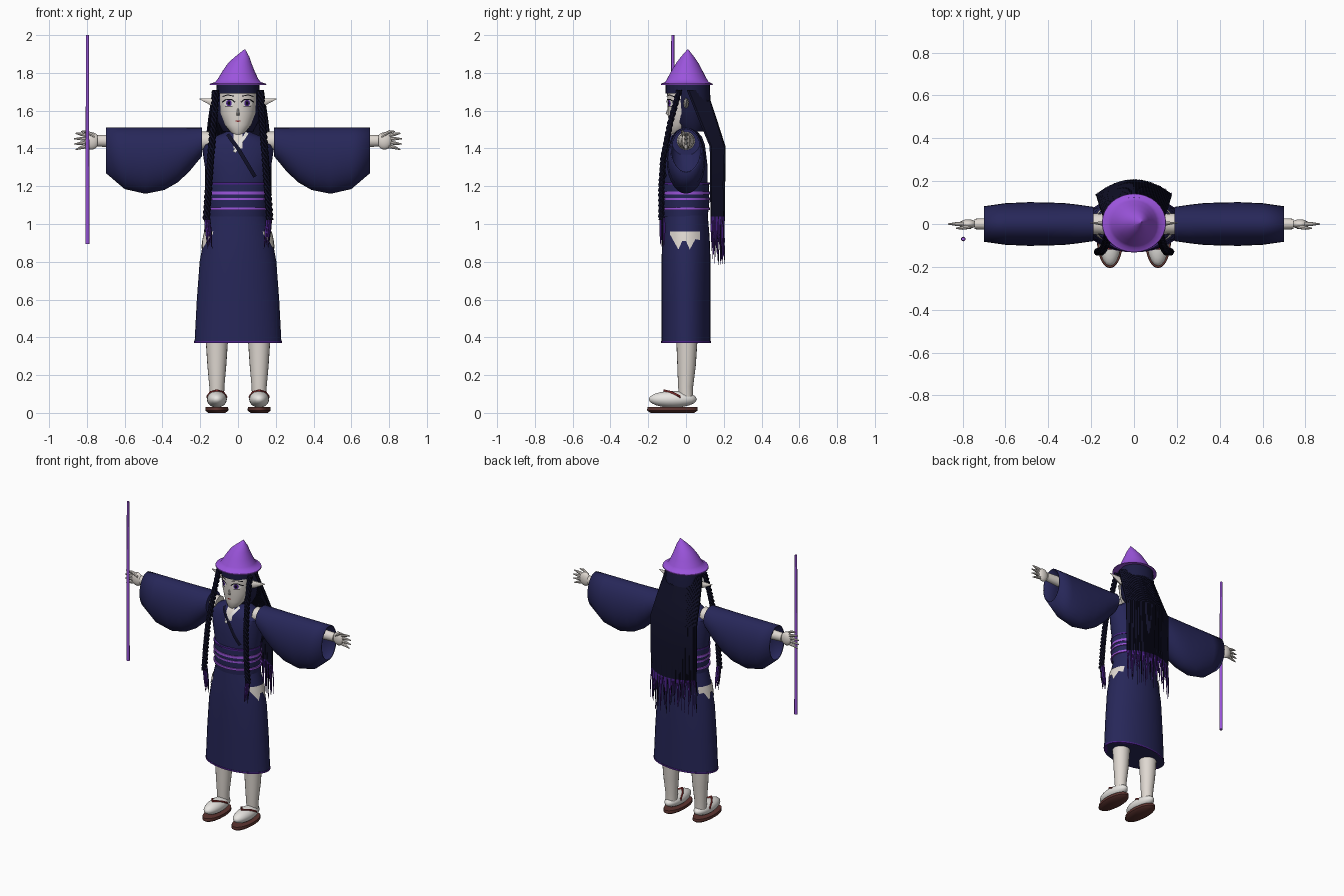
import bpy, bmesh, math, random
from mathutils import Vector

random.seed(4)
if "Cube" in bpy.data.objects:
    bpy.data.objects.remove(bpy.data.objects["Cube"])
parts = []


def material(name, r, g, b):
    m = bpy.data.materials.new(name)
    m.use_nodes = True
    m.diffuse_color = (r, g, b, 1)
    bsdf = m.node_tree.nodes["Principled BSDF"]
    bsdf.inputs["Base Color"].default_value = (r, g, b, 1)
    bsdf.inputs["Roughness"].default_value = 0.8
    return m


navy = material("robe_navy", 0.02, 0.02, 0.1)
ink = material("hair_ink", 0.005, 0.005, 0.02)
cap_navy = material("hair_navy", 0.012, 0.012, 0.055)
purple = material("purple", 0.33, 0.09, 0.72)
violet = material("dark_violet", 0.07, 0.015, 0.25)
skin = material("skin", 0.74, 0.69, 0.64)
brown = material("sole_brown", 0.11, 0.035, 0.03)
red = material("strap_red", 0.28, 0.03, 0.03)
black = material("black", 0.003, 0.003, 0.005)
white = material("white", 0.85, 0.83, 0.8)


def finish(name, bm, *mats):
    mesh = bpy.data.meshes.new(name)
    bm.to_mesh(mesh)
    bm.free()
    for m in mats:
        mesh.materials.append(m)
    ob = bpy.data.objects.new(name, mesh)
    bpy.context.collection.objects.link(ob)
    parts.append(ob)
    return ob


def add_loft(bm, rings, n=24, axis="z", ends=(True, True)):
    """Elliptical rings (x, y, z, radius a, radius b) joined along an axis."""
    u, v = {"z": ((1, 0, 0), (0, 1, 0)), "x": ((0, 1, 0), (0, 0, 1)),
            "y": ((0, 0, 1), (1, 0, 0))}[axis]
    u, v = Vector(u), Vector(v)
    loops = []
    for x, y, z, a, b in rings:
        angles = [math.tau * i / n for i in range(n)]
        loops.append([bm.verts.new(Vector((x, y, z)) + u * a * math.cos(t) + v * b * math.sin(t))
                      for t in angles])
    faces = []
    for p, q in zip(loops, loops[1:]):
        faces += [bm.faces.new((p[i], p[(i + 1) % n], q[(i + 1) % n], q[i])) for i in range(n)]
    faces += [bm.faces.new(loops[k]) for k, on in zip((0, -1), ends) if on]
    bmesh.ops.recalc_face_normals(bm, faces=faces)
    return faces


def loft(name, rings, mat, n=24, axis="z", ends=(True, True)):
    bm = bmesh.new()
    add_loft(bm, rings, n, axis, ends)
    return finish(name, bm, mat)


def ball(name, c, r, mat):
    bm = bmesh.new()
    bmesh.ops.create_uvsphere(bm, u_segments=20, v_segments=12, radius=1)
    bmesh.ops.scale(bm, vec=r, verts=bm.verts)
    bmesh.ops.translate(bm, vec=c, verts=bm.verts)
    return finish(name, bm, mat)


def section(rings, z):
    """Ring values of a vertical loft at height z."""
    for p, q in zip(rings, rings[1:]):
        if min(p[2], q[2]) <= z <= max(p[2], q[2]):
            t = (z - p[2]) / (q[2] - p[2])
            return [a + (b - a) * t for a, b in zip(p, q)]
    return rings[-1]


def on_front(rings, x, z, lift):
    cx, cy, _, a, b = section(rings, z)
    return Vector((x, cy - b * math.sqrt(max(0, 1 - ((x - cx) / a) ** 2)) - lift, z))


def face_forward(bm):
    bm.normal_update()
    for f in bm.faces:
        if f.normal.y > 0:
            f.normal_flip()


def band(name, rings, path, width, mat, lift=0.004):
    """Flat ribbon following an x,z path on the front of a loft."""
    bm = bmesh.new()
    for (x0, z0), (x1, z1) in zip(path, path[1:]):
        side = Vector((z0 - z1, x1 - x0)).normalized() * width / 2
        row = []
        for k in range(7):
            x, z = x0 + (x1 - x0) * k / 6, z0 + (z1 - z0) * k / 6
            row.append([bm.verts.new(on_front(rings, x + s * side.x, z + s * side.y, lift)) for s in (-1, 1)])
        for p, q in zip(row, row[1:]):
            bm.faces.new((p[0], p[1], q[1], q[0]))
    face_forward(bm)
    finish(name, bm, mat)


def disc(name, rings, x, z, w, h, mat, lift):
    bm = bmesh.new()
    mid = bm.verts.new(on_front(rings, x, z, lift))
    rim = [bm.verts.new(on_front(rings, x + w * math.cos(i * math.tau / 14), z + h * math.sin(i * math.tau / 14), lift))
           for i in range(14)]
    for i in range(14):
        bm.faces.new((mid, rim[i - 1], rim[i]))
    face_forward(bm)
    finish(name, bm, mat)


# Robe: skirt, hem, bodice and striped sash
skirt = [(0, 0, .37, .23, .13), (0, 0, .6, .218, .13), (0, 0, .8, .203, .13),
         (0, 0, .93, .18, .125), (0, 0, 1.05, .15, .115)]
loft("skirt", skirt, navy, 32)
loft("skirt_hem", [(0, 0, .37, .232, .132), (0, 0, .38, .232, .132)], violet, 32)
bodice = [(0, 0, 1.03, .145, .11), (0, 0, 1.2, .155, .115), (0, 0, 1.3, .175, .115),
          (0, 0, 1.42, .193, .1), (0, 0, 1.46, .13, .085), (0, 0, 1.49, .06, .06)]
loft("bodice", bodice, navy, 32)
loft("sash", [(0, -.003, 1.04, .152, .118), (0, -.003, 1.12, .156, .127), (0, -.003, 1.22, .161, .123)], navy, 32)
for z, h, m in ((1.215, .01, violet), (1.165, .016, purple), (1.132, .012, purple), (1.08, .014, purple)):
    loft("sash_stripe", [(0, -.003, z - h / 2, .162, .13), (0, -.003, z + h / 2, .162, .13)], m, 32)

# Crossed collar
band("chest_opening", bodice, [(.0, 1.48), (.0, 1.40)], .05, skin)
band("collar_left", bodice, [(.05, 1.485), (-.02, 1.38)], .018, white, .008)
band("collar_right", bodice, [(-.055, 1.475), (.0, 1.4), (.09, 1.25)], .02, ink, .009)

# Neck, head and face
loft("neck", [(0, 0, 1.42, .045, .042), (0, 0, 1.56, .04, .04)], skin)
head = [(0, -.06, 1.468, .012, .012), (0, -.05, 1.485, .038, .035), (0, -.025, 1.525, .07, .065),
        (0, -.008, 1.585, .093, .088), (0, 0, 1.65, .1, .098), (0, 0, 1.7, .1, .1), (0, 0, 1.76, .09, .09)]
loft("head", head, skin, 32)
loft("nose", [(0, -.085, 1.575, .011, .013), (0, -.094, 1.585, .008, .014), (0, -.09, 1.62, .003, .004)], skin, 8)
disc("mouth", head, 0, 1.545, .014, .004, red, .004)
for s, side in ((1, "left"), (-1, "right")):
    x = s * .048
    disc(side + "_eye_white", head, x, 1.64, .027, .017, white, .003)
    disc(side + "_iris", head, x, 1.64, .015, .017, violet, .005)
    disc(side + "_pupil", head, x, 1.64, .007, .01, black, .007)
    band(side + "_lash", head, [(s * .016, 1.645), (s * .035, 1.66), (s * .062, 1.66), (s * .084, 1.645)], .006, black, .006)
    band(side + "_lower_lash", head, [(s * .03, 1.623), (s * .068, 1.623)], .003, black, .006)
    band(side + "_brow", head, [(s * .02, 1.676), (s * .055, 1.684), (s * .082, 1.674)], .005, black, .005)
    loft(side + "_ear", [(s * .09, 0, 1.635, .014, .03), (s * .13, .002, 1.643, .013, .024),
                         (s * .205, .005, 1.663, .001, .002)], skin, 10, "x")

# Hair cap and fringe
loft("hair_cap", [(0, .035, 1.49, .08, .06), (0, .03, 1.54, .108, .09), (0, .03, 1.65, .118, .1),
                  (0, .025, 1.75, .112, .1)], cap_navy, 28)
loft("bangs", [(0, 0, 1.69, .107, .108), (0, 0, 1.75, .106, .108)], cap_navy, 28)

# Long back hair of overlapping strands with violet tips
bm = bmesh.new()
count = 48
for i in range(count):
    t = 2 * i / (count - 1) - 1
    tip = random.uniform(.78, .93)
    low = (t * .17, .2 - .065 * t * t)
    tip_x = low[0] + random.uniform(-.01, .012)
    faces = add_loft(bm, [(t * .13, .10 - .085 * t * t, 1.71, .007, .012),
                          (t * .152, .15 - .075 * t * t, 1.56, .007, .012),
                          (*low, 1.41, .007, .01), (*low, 1.2, .0065, .008), (*low, 1.04, .005, .006),
                          (tip_x, low[1], .95, .003, .004), (tip_x, low[1] + .005, tip, .0015, .0015)], 5)
    if i % 4:
        for f in faces:
            f.material_index = int(f.calc_center_median().z < 1.07)
finish("back_hair", bm, ink, violet)

# Braids hanging in front, ending in loose violet tips
for s, side in ((1, "left"), (-1, "right")):
    guide = [(s * .118, -.035, 1.71, 0, 0), (s * .128, -.08, 1.55, 0, 0), (s * .145, -.12, 1.35, 0, 0),
             (s * .155, -.13, 1.2, 0, 0), (s * .168, -.13, 1.02, 0, 0)]
    bm = bmesh.new()
    for k in range(3):
        rings = []
        for j in range(71):
            z = 1.71 - .69 * j / 70
            x, y = section(guide, z)[:2]
            a = j * .75 + k * math.tau / 3
            rings.append((x + .011 * math.cos(a), y + .009 * math.sin(a), z, .01, .01))
        add_loft(bm, rings, 6)
    for k in range(8):
        a = k * math.tau / 8
        cx, cy = s * .165 + .012 * math.cos(a), -.125 + .01 * math.sin(a)
        for f in add_loft(bm, [(cx, cy, 1.04, .005, .005), (cx - s * .008, cy, .96, .006, .006),
                               (cx - s * .016, cy, .87 + .01 * (k % 4), .001, .001)], 5):
            f.material_index = k % 4 != 0
    finish(side + "_braid", bm, ink, violet)

# Pointed hat with a flared brim
loft("hat", [(0, .005, 1.737, .15, .137), (0, .005, 1.743, .148, .136), (0, .005, 1.752, .12, .115),
             (0, .005, 1.77, .106, .104), (.003, .005, 1.81, .085, .083), (.01, .007, 1.855, .06, .057),
             (.022, .008, 1.885, .038, .035), (.036, .01, 1.925, .002, .002)], purple, 32)

for s, side in ((1, "left"), (-1, "right")):
    # Wide hanging sleeve, open at the cuff
    rings = [(s * x, 0, (1.51 + low) / 2, w, (1.51 - low) / 2) for x, low, w in (
        (.19, 1.36, .08), (.26, 1.275, .09), (.32, 1.22, .097), (.39, 1.18, .1), (.49, 1.16, .102),
        (.6, 1.185, .097), (.7, 1.27, .083))]
    sleeve = loft(side + "_sleeve", rings, navy, 28, "x", (True, False))
    wall = sleeve.modifiers.new("wall", "SOLIDIFY")
    wall.thickness = .008
    # Arm, palm and spread fingers
    loft(side + "_arm", [(s * .14, 0, 1.44, .05, .05), (s * .45, 0, 1.44, .042, .042),
                         (s * .745, 0, 1.44, .024, .03)], skin, 16, "x")
    ball(side + "_palm", (s * .775, 0, 1.44), (.04, .022, .046), skin)
    bm = bmesh.new()
    for k in range(4):
        d = (k - 1.5) / 1.5
        add_loft(bm, [(s * .785, 0, 1.44 + d * .026, .013, .011), (s * .83, 0, 1.44 + d * .035, .009, .009),
                      (s * (.873 - .014 * abs(d)), 0, 1.437 + d * .043, .003, .003)], 8, "x")
    add_loft(bm, [(s * .76, -.01, 1.465, .012, .012), (s * .8, -.018, 1.488, .009, .009),
                  (s * .83, -.02, 1.49, .003, .003)], 8, "x")
    finish(side + "_fingers", bm, skin)

    # Bare hip patch with a ragged lower edge
    bm = bmesh.new()
    cols = []
    for y, low in ((-.085, .945), (-.06, .9), (-.04, .865), (-.02, .91), (0, .91), (.02, .865), (.05, .92), (.075, .915)):
        col = []
        for z in (.96, (.96 + low) / 2, low):
            _, _, _, a, b = section(skirt, z)
            col.append(bm.verts.new((s * (a * math.sqrt(1 - (y / b) ** 2) + .006), y, z)))
        cols.append(col)
    for p, q in zip(cols, cols[1:]):
        for k in range(2):
            quad = (p[k], p[k + 1], q[k + 1], q[k])
            bm.faces.new(quad if s > 0 else quad[::-1])
    finish(side + "_hip_patch", bm, skin)

    # Leg, foot, sandal and straps
    x = s * .112
    loft(side + "_leg", [(x, 0, .08, .038, .037), (x, -.002, .14, .04, .04), (x, .003, .25, .05, .049),
                         (x, .005, .4, .06, .057)], skin, 20)
    ball(side + "_foot", (x, -.07, .072), (.053, .127, .044), white)
    loft(side + "_sandal", [(x, -.072, 0, .045, .115), (x, -.072, .012, .061, .134), (x, -.072, .03, .06, .132)], brown, 28)
    bm = bmesh.new()
    for e in (1, -1):
        add_loft(bm, [(x + e * .05, -.03, .085, .007, .006), (x + e * .034, -.075, .108, .007, .006),
                      (x, -.12, .118, .007, .007)], 8, "y")
    finish(side + "_strap", bm, red)

# Staff beside the right hand
loft("staff", [(-.797, -.07, .895, .011, .011), (-.797, -.07, 2, .008, .008)], purple, 12)

bpy.ops.object.select_all(action="DESELECT")
for ob in parts:
    ob.select_set(True)
bpy.context.view_layer.objects.active = parts[0]
bpy.ops.object.shade_smooth_by_angle(angle=math.radians(40))
